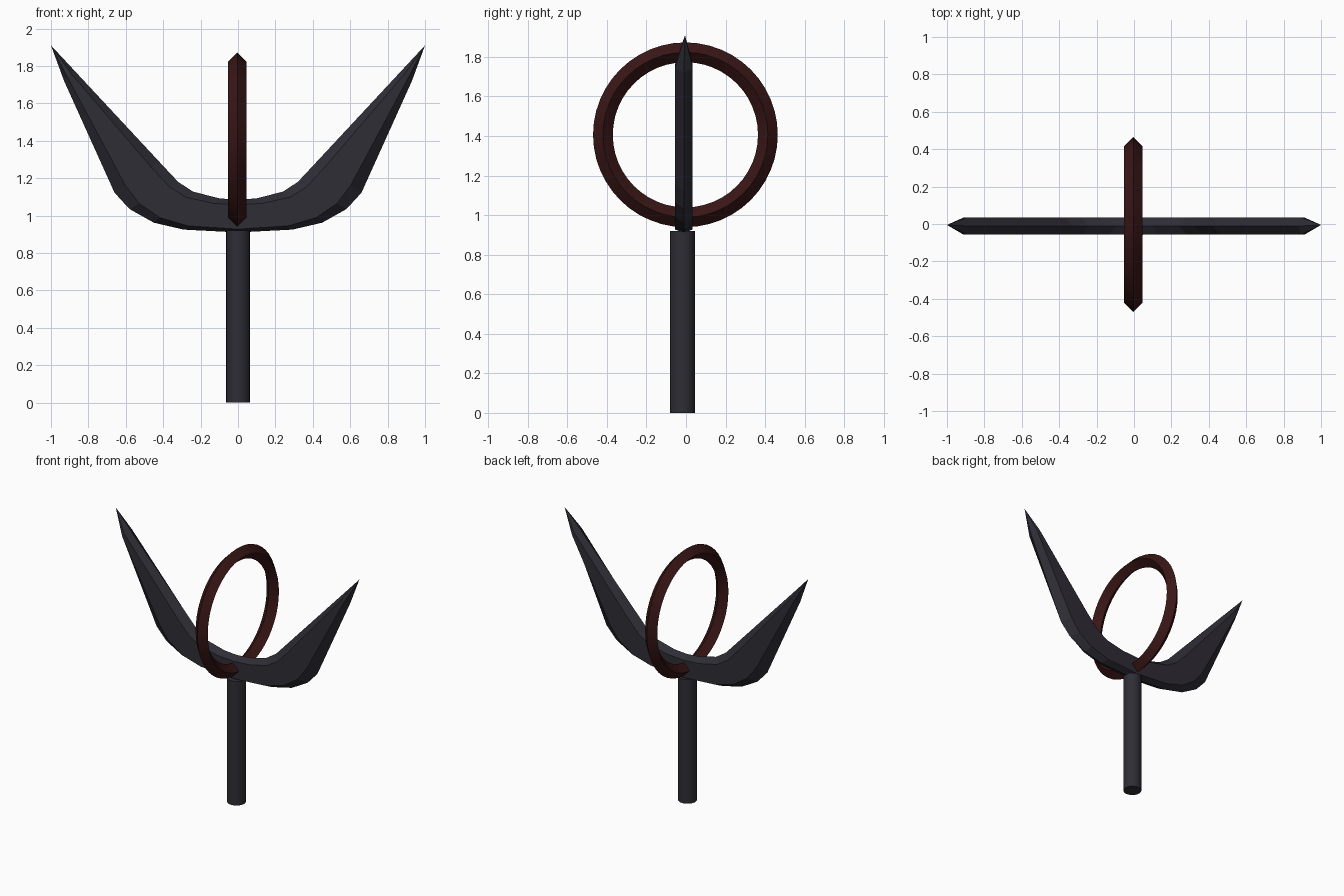
import bpy, bmesh, math
from mathutils import Vector

if "Cube" in bpy.data.objects:
    bpy.data.objects.remove(bpy.data.objects["Cube"])


def paint(obj, name, color):
    mat = bpy.data.materials.get(name) or bpy.data.materials.new(name)
    mat.diffuse_color = color
    mat.use_nodes = True
    mat.node_tree.nodes["Principled BSDF"].inputs["Base Color"].default_value = mat.diffuse_color
    obj.data.materials.append(mat)


DARK = (0.028, 0.026, 0.036, 1)
RED = (0.042, 0.008, 0.008, 1)

# Handle: plain round shaft standing on the ground
bpy.ops.mesh.primitive_cylinder_add(vertices=24, radius=0.063, depth=0.92,
                                    location=(0, -0.0175, 0.46))
handle = bpy.context.object
handle.name = "handle"
bpy.ops.object.shade_smooth_by_angle(angle=math.radians(30))
paint(handle, "dark_steel", DARK)

# Ring: diamond cross-section, standing across the blade
bpy.ops.mesh.primitive_torus_add(major_segments=48, minor_segments=4,
                                 major_radius=0.417, minor_radius=0.05,
                                 location=(-0.004, -0.003, 1.406),
                                 rotation=(0, math.pi / 2, 0))
ring = bpy.context.object
ring.name = "ring"
bpy.ops.object.shade_smooth_by_angle(angle=math.radians(30))
paint(ring, "dark_red", RED)

# Crescent blade: stations of (outer x, z), (inner x, z), outer and inner bevel share
STATIONS = [
    ((0.00, 0.910), (0.00, 1.085), 0.10, 0.16),
    ((0.29, 0.925), (0.10, 1.092), 0.12, 0.16),
    ((0.45, 0.962), (0.24, 1.128), 0.16, 0.18),
    ((0.58, 1.035), (0.32, 1.180), 0.20, 0.18),
    ((0.66, 1.122), (0.42, 1.287), 0.24, 0.18),
    ((0.93, 1.720), (0.88, 1.781), 0.35, 0.30),
]
MID_Y, HALF = -0.011, 0.045

bm = bmesh.new()
rows = []
for outer, inner, fo, fi in STATIONS:
    o = Vector((outer[0], MID_Y, outer[1]))
    i = Vector((inner[0], MID_Y, inner[1]))
    lo, hi = o.lerp(i, fo), i.lerp(o, fi)
    d = Vector((0, HALF, 0))
    rows.append([bm.verts.new(p) for p in (o, lo - d, hi - d, i, hi + d, lo + d)])
tip = bm.verts.new((1.0, -0.005, 1.91))
for a, b in zip(rows, rows[1:]):
    for k in range(6):
        n = (k + 1) % 6
        bm.faces.new((a[k], b[k], b[n], a[n]))
for k in range(6):
    bm.faces.new((rows[-1][k], tip, rows[-1][(k + 1) % 6]))
bmesh.ops.recalc_face_normals(bm, faces=bm.faces)
# The centre is open, so make sure the front faces look outwards
front = min(bm.faces, key=lambda f: f.calc_center_median().y)
if front.normal.y > 0:
    bmesh.ops.reverse_faces(bm, faces=bm.faces)
mesh = bpy.data.meshes.new("crescent_blade")
bm.to_mesh(mesh)
bm.free()
blade = bpy.data.objects.new("crescent_blade", mesh)
bpy.context.collection.objects.link(blade)
mirror = blade.modifiers.new("mirror", 'MIRROR')
mirror.use_axis[0] = True
paint(blade, "dark_steel", DARK)
